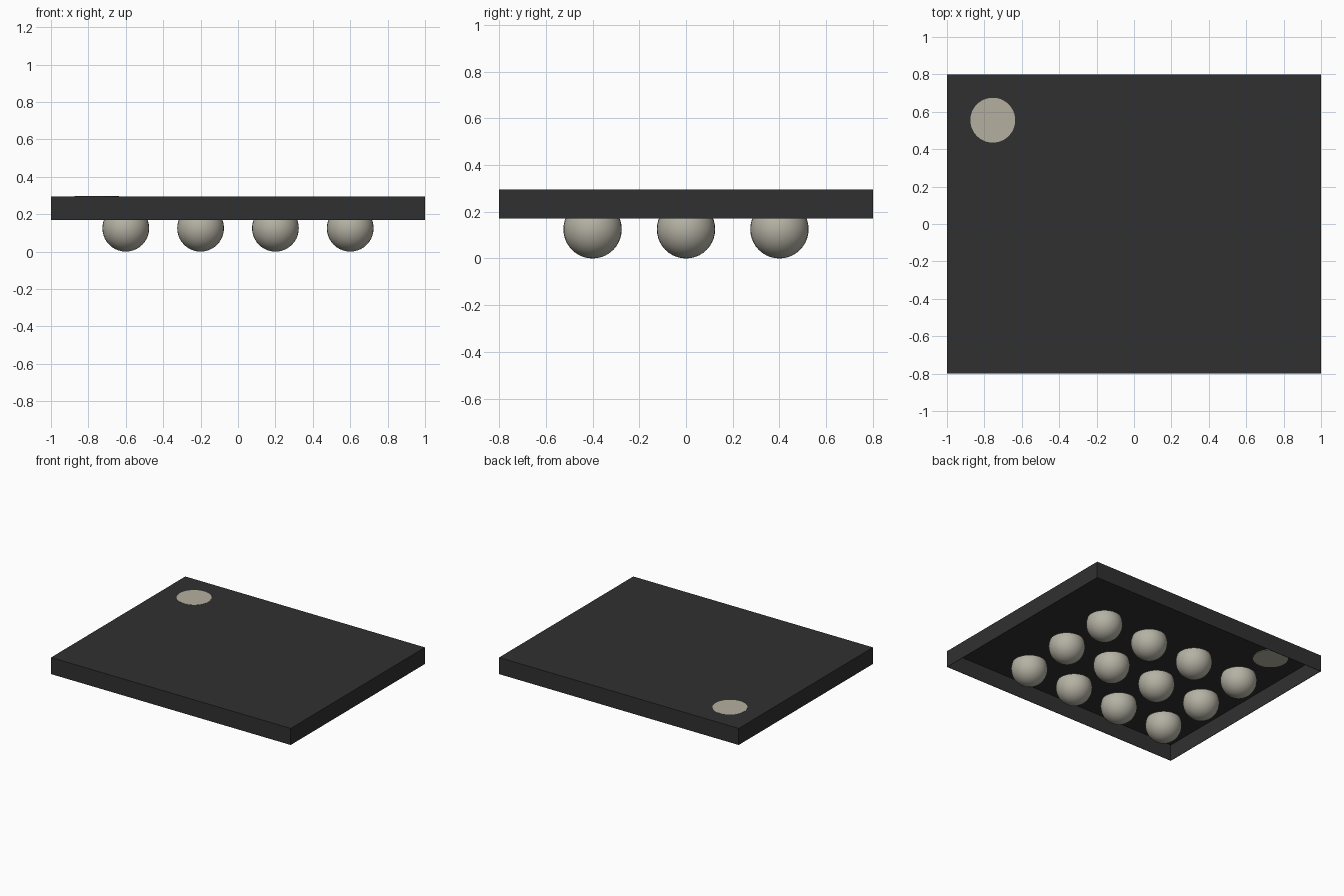
import bpy
import bmesh

cube = bpy.data.objects.get("Cube")
if cube:
    bpy.data.objects.remove(cube, do_unlink=True)

TOP, RIM = 0.295, 0.17      # tray top and lower rim
BALL_R = 0.125


def material(name, rgb):
    m = bpy.data.materials.new(name)
    m.use_nodes = True
    m.diffuse_color = (*rgb, 1)
    bsdf = m.node_tree.nodes["Principled BSDF"]
    bsdf.inputs["Base Color"].default_value = (*rgb, 1)
    bsdf.inputs["Roughness"].default_value = 0.6
    return m


def add_object(name, bm, mat, location=(0, 0, 0)):
    mesh = bpy.data.meshes.new(name)
    bm.to_mesh(mesh)
    bm.free()
    mesh.materials.append(mat)
    obj = bpy.data.objects.new(name, mesh)
    obj.location = location
    bpy.context.collection.objects.link(obj)
    return obj


charcoal = material("charcoal", (0.030, 0.030, 0.030))
pale_stone = material("pale stone", (0.46, 0.44, 0.37))
warm_grey = material("warm grey", (0.46, 0.43, 0.35))

# Shallow tray, open underneath, with thin walls
bm = bmesh.new()
bmesh.ops.create_cube(bm, size=1)
for v in bm.verts:
    v.co = (v.co.x * 2, v.co.y * 1.6, TOP if v.co.z > 0 else RIM)
bm.normal_update()
bmesh.ops.delete(bm, geom=[f for f in bm.faces if f.normal.z < -0.5], context='FACES')
tray = add_object("tray", bm, charcoal)
shell = tray.modifiers.new("thin_walls", 'SOLIDIFY')
shell.thickness = 0.004
shell.offset = -1

# Round inlay near one corner, showing on both sides of the tray
bm = bmesh.new()
bmesh.ops.create_cone(bm, cap_ends=True, segments=48, radius1=0.12, radius2=0.12, depth=0.007)
add_object("round_inlay", bm, warm_grey, (-0.755, 0.555, TOP - 0.0025))

# Grid of balls, cut flat at the level of the rim
bm = bmesh.new()
bmesh.ops.create_uvsphere(bm, u_segments=32, v_segments=20, radius=BALL_R)
cut = bmesh.ops.bisect_plane(bm, geom=bm.verts[:] + bm.edges[:] + bm.faces[:],
                             plane_co=(0, 0, RIM - BALL_R), plane_no=(0, 0, 1),
                             clear_outer=True)
for f in bm.faces:
    f.smooth = True
rim = [e for e in cut["geom_cut"] if isinstance(e, bmesh.types.BMEdge)]
for f in bmesh.ops.contextual_create(bm, geom=rim)["faces"]:
    f.smooth = False
for e in rim:
    e.smooth = False
first = add_object("ball_1_1", bm, pale_stone, (-0.6, -0.4, BALL_R))

for row in range(3):
    for col in range(4):
        if row or col:
            ball = bpy.data.objects.new(f"ball_{row + 1}_{col + 1}", first.data)
            ball.location = (-0.6 + 0.4 * col, -0.4 + 0.4 * row, BALL_R)
            bpy.context.collection.objects.link(ball)
